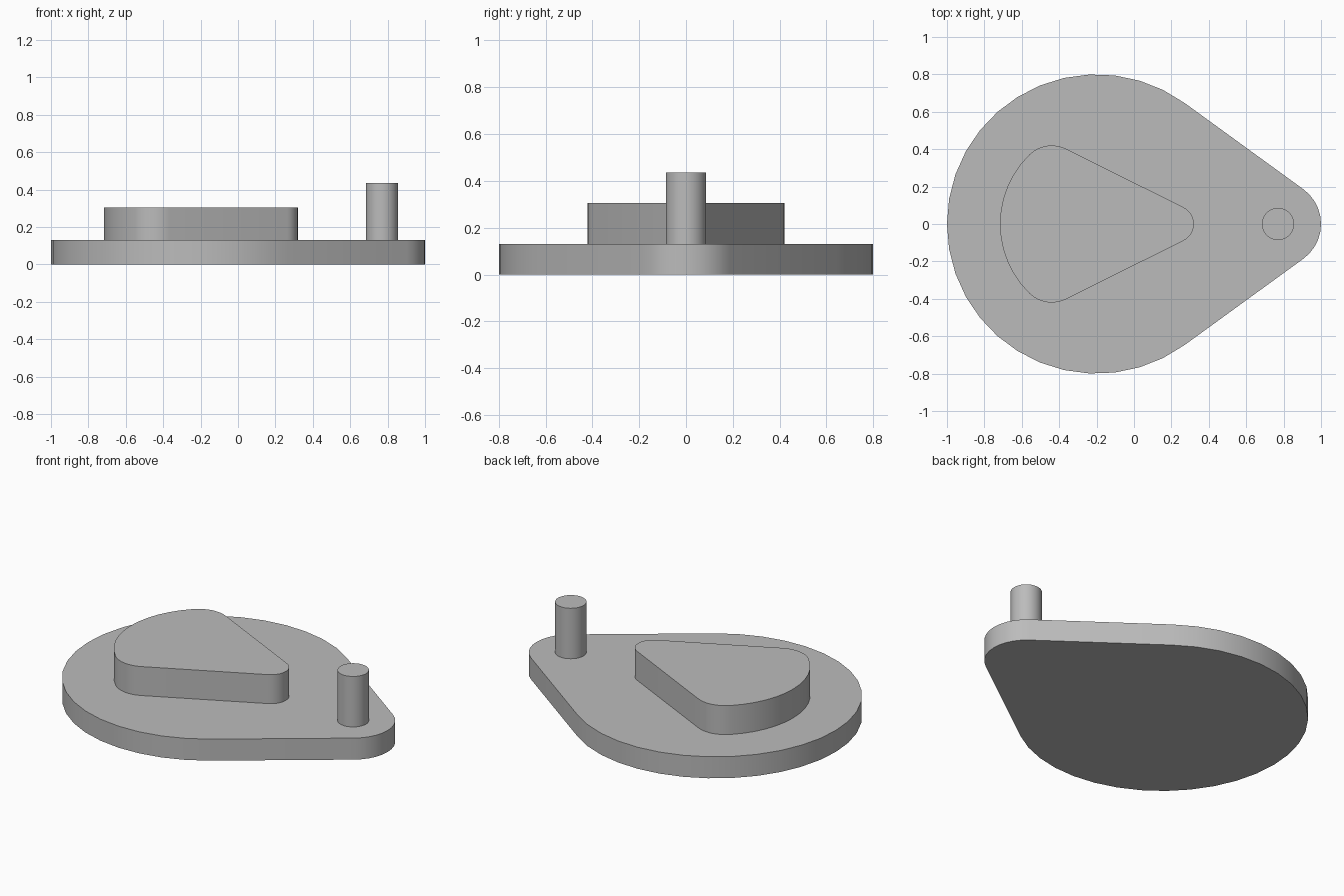
import bpy
import bmesh
from math import acos, atan2, cos, sin, pi, radians, hypot

default = bpy.data.objects.get("Cube")
if default:
    bpy.data.objects.remove(default, do_unlink=True)

# Single flat colour
grey = bpy.data.materials.new("plain grey")
grey.use_nodes = True
colour = (0.5, 0.5, 0.5, 1)
grey.diffuse_color = colour
grey.node_tree.nodes["Principled BSDF"].inputs["Base Color"].default_value = colour


def arc(cx, cy, r, start, end, steps):
    """Points along an arc, both ends included."""
    angles = [start + (end - start) * i / steps for i in range(steps + 1)]
    return [(cx + r * cos(a), cy + r * sin(a)) for a in angles]


def extrude_outline(name, points, bottom, top):
    """Closed outline raised into a solid with smooth walls and sharp rims."""
    bm = bmesh.new()
    face = bm.faces.new([bm.verts.new((x, y, bottom)) for x, y in points])
    raised = bmesh.ops.extrude_face_region(bm, geom=[face], use_keep_orig=True)
    for v in raised["geom"]:
        if isinstance(v, bmesh.types.BMVert):
            v.co.z = top
    bmesh.ops.recalc_face_normals(bm, faces=bm.faces)
    mesh = bpy.data.meshes.new(name)
    bm.to_mesh(mesh)
    bm.free()
    mesh.materials.append(grey)
    obj = bpy.data.objects.new(name, mesh)
    bpy.context.collection.objects.link(obj)
    bpy.ops.object.select_all(action="DESELECT")
    obj.select_set(True)
    bpy.context.view_layer.objects.active = obj
    bpy.ops.object.shade_smooth_by_angle(angle=radians(30))
    return obj


BASE_TOP, CAM_TOP, PIN_TOP = 0.13, 0.305, 0.435
HUB_X, HUB_R = -0.2, 0.8
PIN_X, TIP_R = 0.77, 0.23

# Teardrop base: large disc joined to a small tip by tangent lines
tangent = acos((HUB_R - TIP_R) / (PIN_X - HUB_X))
base = arc(HUB_X, 0, HUB_R, tangent, 2 * pi - tangent, 26)
base += arc(PIN_X, 0, TIP_R, -tangent, tangent, 10)
extrude_outline("base_plate", base, 0, BASE_TOP)

# Raised rounded triangle: wide back arc, two rounded corners, small nose
NOSE_X, NOSE_R = 0.22, 0.1
CORNER_X, CORNER_Y, CORNER_R = -0.44, 0.25, 0.17
run, rise = NOSE_X - CORNER_X, CORNER_Y
side = atan2(rise, run) * -1 + pi / 2 - acos(1) - (CORNER_R - NOSE_R) / hypot(run, rise)
back = atan2(CORNER_Y, CORNER_X - HUB_X)
back_r = hypot(CORNER_X - HUB_X, CORNER_Y) + CORNER_R
cam = arc(NOSE_X, 0, NOSE_R, -side, side, 10)
cam += arc(CORNER_X, CORNER_Y, CORNER_R, side, back, 8)
cam += arc(HUB_X, 0, back_r, back, 2 * pi - back, 12)[1:-1]
cam += arc(CORNER_X, -CORNER_Y, CORNER_R, -back, -side, 8)
extrude_outline("raised_cam", cam, BASE_TOP, CAM_TOP)

# Upright pin at the tip
pin = arc(PIN_X, 0, 0.086, 0, 2 * pi, 32)[:-1]
extrude_outline("pin", pin, BASE_TOP, PIN_TOP)
